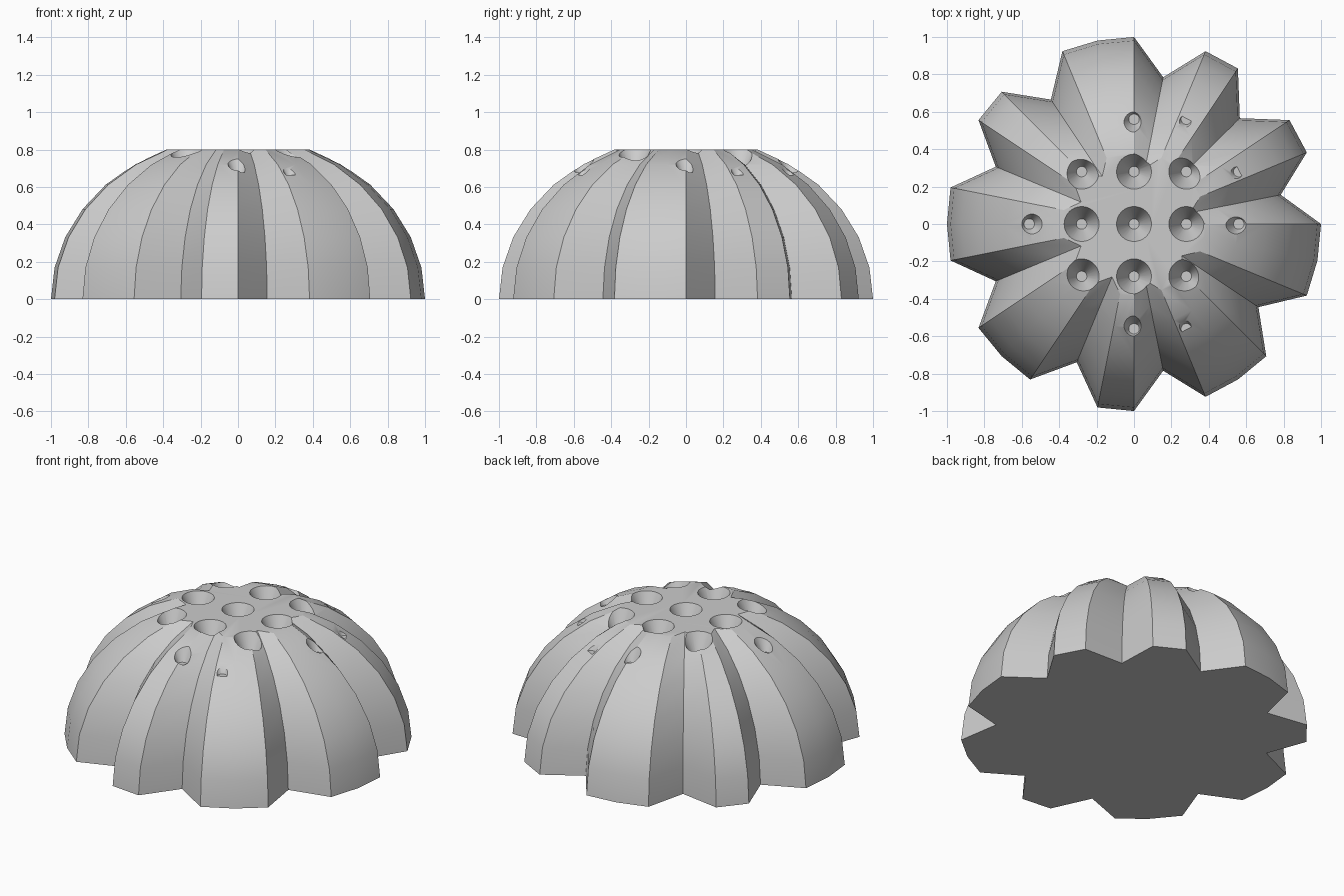
import bpy, bmesh, math
from mathutils import Matrix

SEGMENTS = 32
STEP = 2 * math.pi / SEGMENTS
RINGS = 7                                   # base to flat top
HEIGHT = 0.8
GROOVES = {1, 4, 7, 11, 14, 18, 22, 25, 29}  # pulled-in segment lines
GROOVE_SCALE = 0.8
PITCH = 0.28                                # hole grid spacing

default = bpy.data.objects.get("Cube")
if default:
    bpy.data.objects.remove(default, do_unlink=True)

grey = bpy.data.materials.new("light_grey")
grey.use_nodes = True
color = (0.6, 0.6, 0.6, 1)
grey.diffuse_color = color
grey.node_tree.nodes["Principled BSDF"].inputs["Base Color"].default_value = color


def make_object(name, bm):
    bmesh.ops.recalc_face_normals(bm, faces=bm.faces)
    mesh = bpy.data.meshes.new(name)
    bm.to_mesh(mesh)
    bm.free()
    mesh.materials.append(grey)
    obj = bpy.data.objects.new(name, mesh)
    bpy.context.collection.objects.link(obj)
    return obj


# Grooved dome: flattened sphere rings with selected lines pulled inward
bm = bmesh.new()
z_scale = HEIGHT / math.sin((RINGS - 1) * STEP)
rings = []
for j in range(RINGS):
    radius, z = math.cos(j * STEP), math.sin(j * STEP) * z_scale
    ring = []
    for i in range(SEGMENTS):
        r = radius * (GROOVE_SCALE if i in GROOVES else 1)
        ring.append(bm.verts.new((r * math.cos(i * STEP), r * math.sin(i * STEP), z)))
    rings.append(ring)
for low, high in zip(rings, rings[1:]):
    for i in range(SEGMENTS):
        k = (i + 1) % SEGMENTS
        bm.faces.new((low[i], low[k], high[k], high[i]))
bm.faces.new(rings[0][::-1])
bm.faces.new(rings[-1])
dome = make_object("grooved_dome", bm)

# Tapered flat-bottomed holes on a square grid
bm = bmesh.new()
floor, depth = 0.665, 0.2
for i in range(-2, 3):
    for j in range(-2, 3):
        if i * i + j * j <= 5:
            bmesh.ops.create_cone(
                bm, cap_ends=True, segments=SEGMENTS, radius1=0.028, radius2=0.125,
                depth=depth,
                matrix=Matrix.Translation((i * PITCH, j * PITCH, floor + depth / 2)))
cutter = make_object("hole_cutter", bm)
cutter.hide_render = True

cut = dome.modifiers.new("holes", 'BOOLEAN')
cut.operation = 'DIFFERENCE'
cut.solver = 'EXACT'
cut.object = cutter

bpy.ops.object.select_all(action='DESELECT')
dome.select_set(True)
bpy.context.view_layer.objects.active = dome
bpy.ops.object.modifier_apply(modifier=cut.name)
bpy.data.objects.remove(cutter, do_unlink=True)
bpy.ops.object.shade_smooth_by_angle(angle=math.radians(30))
